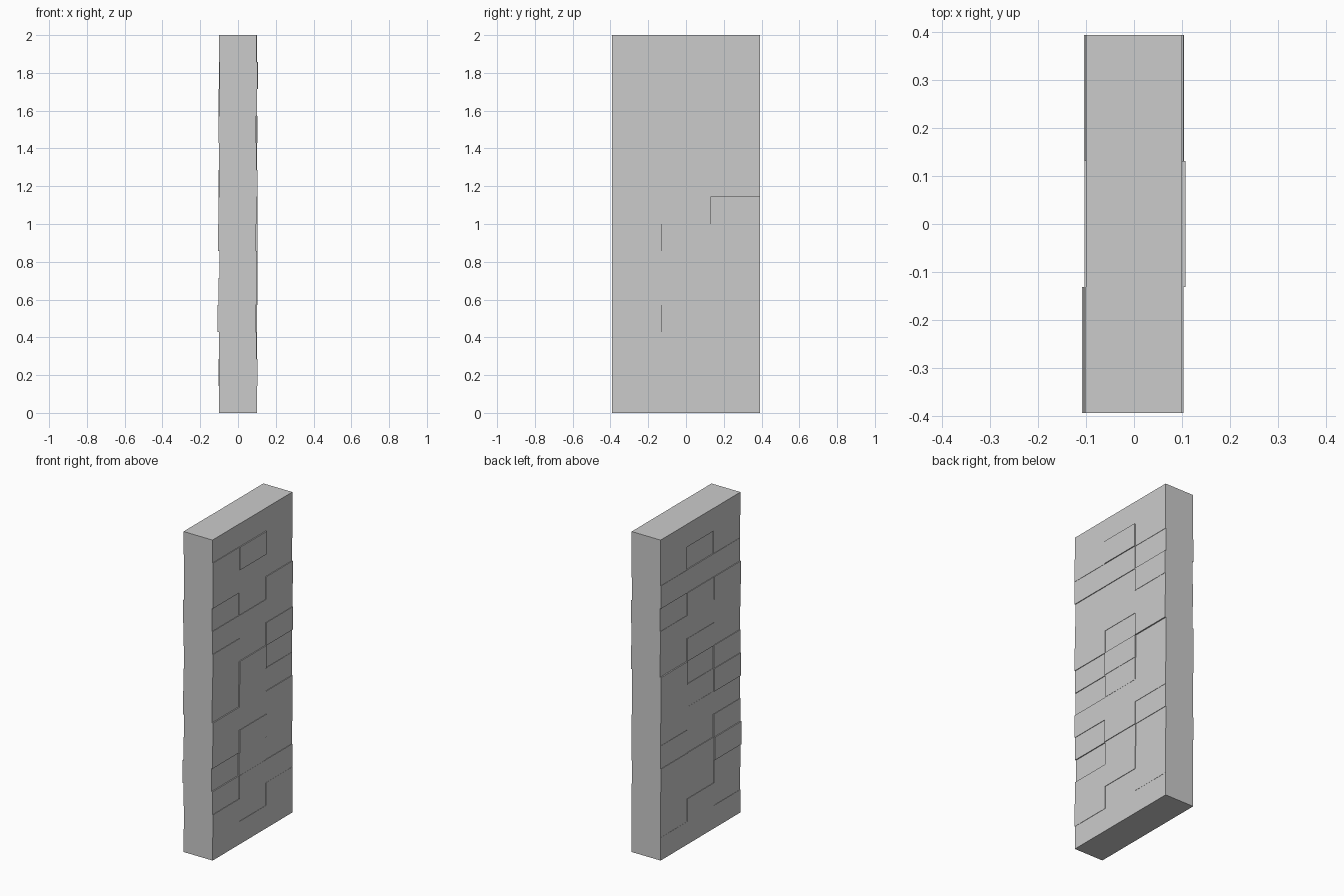
import bpy
import bmesh
from mathutils import Matrix

if "Cube" in bpy.data.objects:
    bpy.data.objects.remove(bpy.data.objects["Cube"])

ROWS = 14
DEPTH, WIDTH, HEIGHT = 0.2, 0.262, 2.0 / ROWS

# Sideways shift of each brick in thousandths, bottom to top, per column
SHIFTS = {
    "front": [0, 2, -1, -8, -2, 1, -6, -2, 2, -1, -4, 1, 3, -1],
    "middle": [0, -2, 1, 0, 4, 1, 2, 4, -2, 0, -3, 1, 7, 0],
    "back": [0, 1, 0, -3, 0, 2, -2, -4, 4, 1, 3, -2, 0, 0],
}


def brick_column(name, y, shifts):
    """One stack of bricks as a single object."""
    bm = bmesh.new()
    for row, shift in enumerate(shifts):
        place = Matrix.Translation((shift / 1000, y, (row + 0.5) * HEIGHT))
        size = Matrix.Diagonal((DEPTH, WIDTH, HEIGHT, 1))
        bmesh.ops.create_cube(bm, size=1, matrix=place @ size)
    mesh = bpy.data.meshes.new(name)
    bm.to_mesh(mesh)
    bm.free()
    obj = bpy.data.objects.new(name, mesh)
    bpy.context.collection.objects.link(obj)


# Three brick columns side by side form the narrow wall
for i, (side, shifts) in enumerate(SHIFTS.items()):
    brick_column(side + "_brick_column", (i - 1) * WIDTH, shifts)
